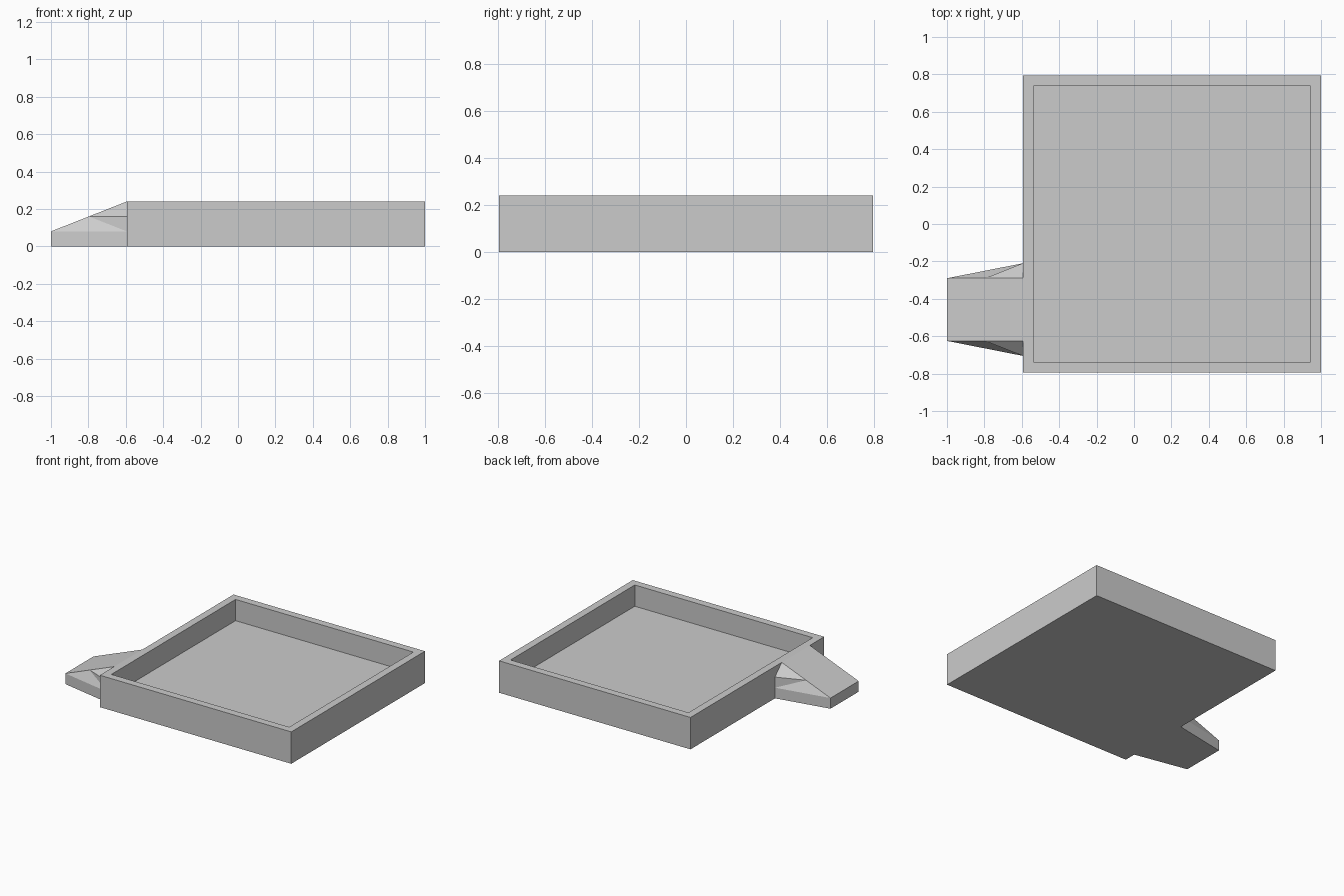
import bpy, bmesh

if "Cube" in bpy.data.objects:
    bpy.data.objects.remove(bpy.data.objects["Cube"])

def new_object(name, bm, location):
    bmesh.ops.recalc_face_normals(bm, faces=bm.faces)
    mesh = bpy.data.meshes.new(name)
    bm.to_mesh(mesh)
    bm.free()
    obj = bpy.data.objects.new(name, mesh)
    obj.location = location
    bpy.context.collection.objects.link(obj)
    return obj

X0, X1, Y, H, T = -0.594, 1.0, 0.795, 0.24, 0.08

# Tray: a box with its top inset and sunk to leave a rim and floor
bm = bmesh.new()
bmesh.ops.create_cube(bm, size=1)
bmesh.ops.scale(bm, vec=(X1 - X0, 2 * Y, H), verts=bm.verts)
top = max(bm.faces, key=lambda f: f.calc_center_median().z)
bmesh.ops.inset_individual(bm, faces=[top], thickness=T)
floor = bmesh.ops.extrude_discrete_faces(bm, faces=[top])["faces"][0]
bmesh.ops.translate(bm, vec=(0, 0, -(H - T)), verts=floor.verts)
new_object("tray", bm, ((X0 + X1) / 2, 0, H / 2))

# Ramp: half of the sloped lip with its flared flank, mirrored in y
L = -1 - X0
W, F = 0.1675, 0.2475   # top half width, flared half width at the tray
bm = bmesh.new()
pts = {
    "tip_mid_low": (L, 0, 0), "tip_mid": (L, 0, T),
    "tip_low": (L, W, 0), "tip": (L, W, T),
    "half": (L / 2, W, 2 * T),
    "top": (0, W, H), "top_mid": (0, 0, H), "back_mid_low": (0, 0, 0),
    "flare_low": (0, F, 0), "flare": (0, F, T), "flare_high": (0, F, 2 * T),
}
v = {k: bm.verts.new(p) for k, p in pts.items()}
for face in (
    "tip_mid_low tip_low tip tip_mid",
    "tip_mid tip half top top_mid",
    "tip_low flare_low flare tip",
    "tip flare half",
    "half flare flare_high",
    "half flare_high top",
    "tip_mid_low back_mid_low flare_low tip_low",
    "back_mid_low top_mid top flare_high flare flare_low",
):
    bm.faces.new([v[k] for k in face.split()])
ramp = new_object("ramp", bm, (X0, -0.4575, 0))
ramp.modifiers.new("mirror", "MIRROR").use_axis = (False, True, False)
